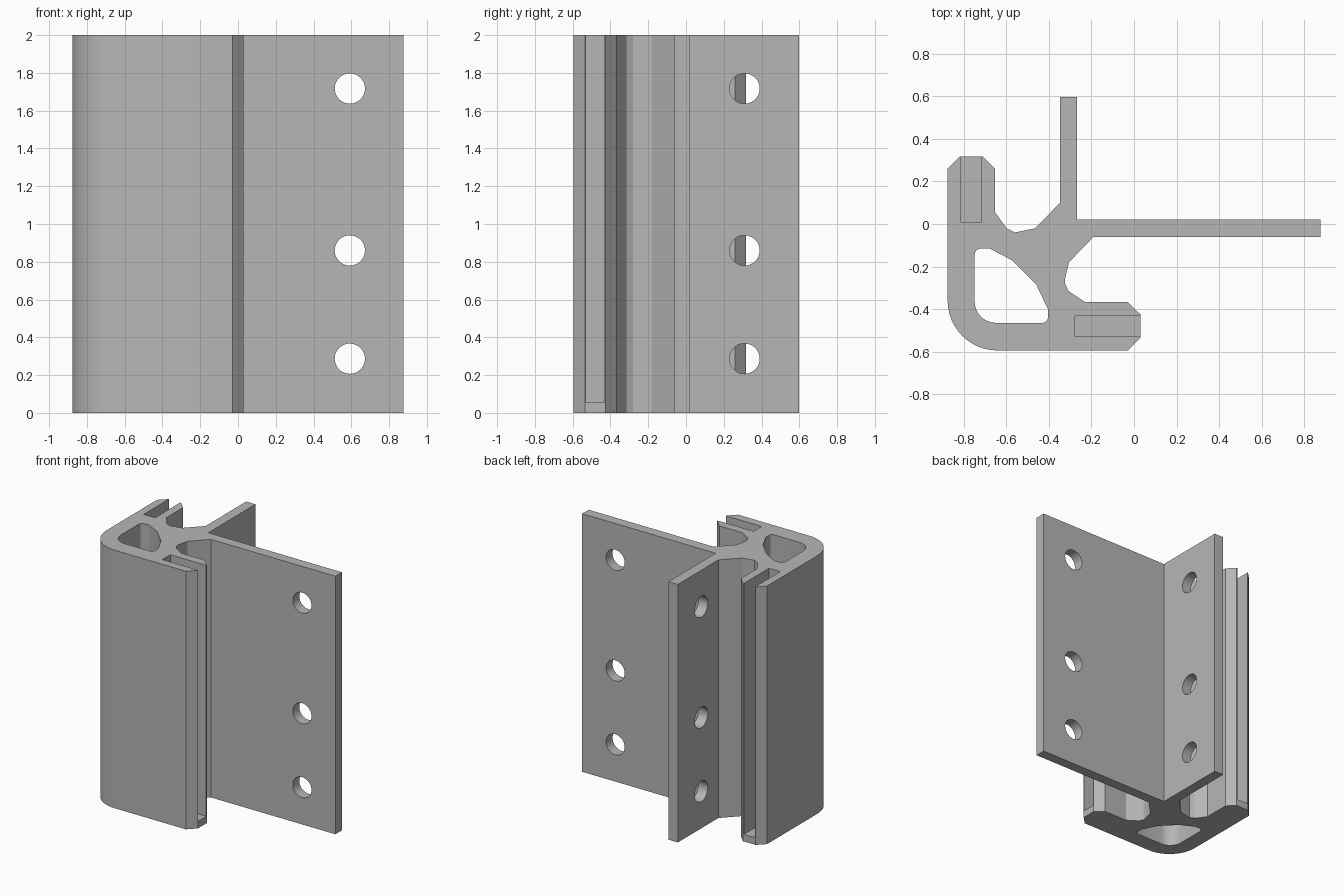
import bpy
import bmesh
from math import pi, cos, sin, radians

if "Cube" in bpy.data.objects:
    bpy.data.objects.remove(bpy.data.objects["Cube"], do_unlink=True)

HEIGHT = 2.0
SLOT_FLOOR = 0.055

metal = bpy.data.materials.new("grey_metal")
metal.use_nodes = True
colour = (0.47, 0.47, 0.47, 1)
metal.diffuse_color = colour
metal.node_tree.nodes["Principled BSDF"].inputs["Base Color"].default_value = colour


def arc(cx, cy, radius, start, end, steps):
    angles = [radians(start + (end - start) * i / steps) for i in range(steps + 1)]
    return [(cx + radius * cos(a), cy + radius * sin(a)) for a in angles]


def prism(name, outline, bottom, top):
    """Closed prism from a counterclockwise outline."""
    bm = bmesh.new()
    face = bm.faces.new([bm.verts.new((x, y, bottom)) for x, y in outline])
    grown = bmesh.ops.extrude_face_region(bm, geom=[face])
    for v in grown["geom"]:
        if isinstance(v, bmesh.types.BMVert):
            v.co.z = top
    bmesh.ops.recalc_face_normals(bm, faces=bm.faces)
    mesh = bpy.data.meshes.new(name)
    bm.to_mesh(mesh)
    bm.free()
    obj = bpy.data.objects.new(name, mesh)
    bpy.context.collection.objects.link(obj)
    mesh.materials.append(metal)
    return obj


def box(name, x0, x1, y0, y1, z0, z1):
    return prism(name, [(x0, y0), (x1, y0), (x1, y1), (x0, y1)], z0, z1)


def drill(name, location, rotation):
    bpy.ops.mesh.primitive_cylinder_add(vertices=48, radius=0.08, depth=0.2,
                                        location=location, rotation=rotation)
    obj = bpy.context.object
    obj.name = name
    obj.data.materials.append(metal)
    return obj


# Profile: front arm, web, wide flange, rear flange, side arm, rounded corner
outline = [
    (-0.03, -0.595), (0.03, -0.535), (0.03, -0.425), (-0.03, -0.367),
    (-0.23, -0.367), (-0.308, -0.315), (-0.325, -0.28), (-0.325, -0.26),
    (-0.306, -0.18), (-0.19, -0.06), (0.877, -0.06), (0.877, 0.02),
    (-0.268, 0.02), (-0.268, 0.597), (-0.348, 0.597), (-0.348, 0.1),
    (-0.465, -0.02), (-0.56, -0.04), (-0.6, -0.02), (-0.653, 0.055),
    (-0.653, 0.26), (-0.71, 0.317), (-0.82, 0.317), (-0.877, 0.26),
] + arc(-0.642, -0.36, 0.235, 180, 270, 12)
bracket = prism("corner_bracket", outline, 0, HEIGHT)

# Hollow core running the full height
core = [(-0.68, -0.115)] + arc(-0.72, -0.145, 0.03, 90, 180, 4)
core += arc(-0.65, -0.365, 0.1, 180, 270, 6)
core += arc(-0.43, -0.44, 0.025, 270, 360, 4)
core += [(-0.405, -0.4), (-0.46, -0.285), (-0.575, -0.17)]
cutters = [prism("core_cutter", core, -0.1, HEIGHT + 0.1)]

# Panel slots, closed at the foot
cutters.append(box("front_slot_cutter", -0.278, 0.1, -0.53, -0.432, SLOT_FLOOR, HEIGHT + 0.1))
cutters.append(box("side_slot_cutter", -0.815, -0.718, 0.01, 0.4, SLOT_FLOOR, HEIGHT + 0.1))

# Screw holes through both flanges
for z in (0.287, 0.86, 1.717):
    cutters.append(drill("wide_flange_drill", (0.592, -0.02, z), (pi / 2, 0, 0)))
    cutters.append(drill("rear_flange_drill", (-0.308, 0.31, z), (0, pi / 2, 0)))

bpy.ops.object.select_all(action='DESELECT')
bpy.context.view_layer.objects.active = bracket
bracket.select_set(True)
for cutter in cutters:
    mod = bracket.modifiers.new("cut", 'BOOLEAN')
    mod.operation = 'DIFFERENCE'
    mod.solver = 'EXACT'
    mod.object = cutter
    bpy.ops.object.modifier_apply(modifier=mod.name)
    bpy.data.objects.remove(cutter, do_unlink=True)

bpy.ops.object.shade_smooth_by_angle(angle=radians(20))
